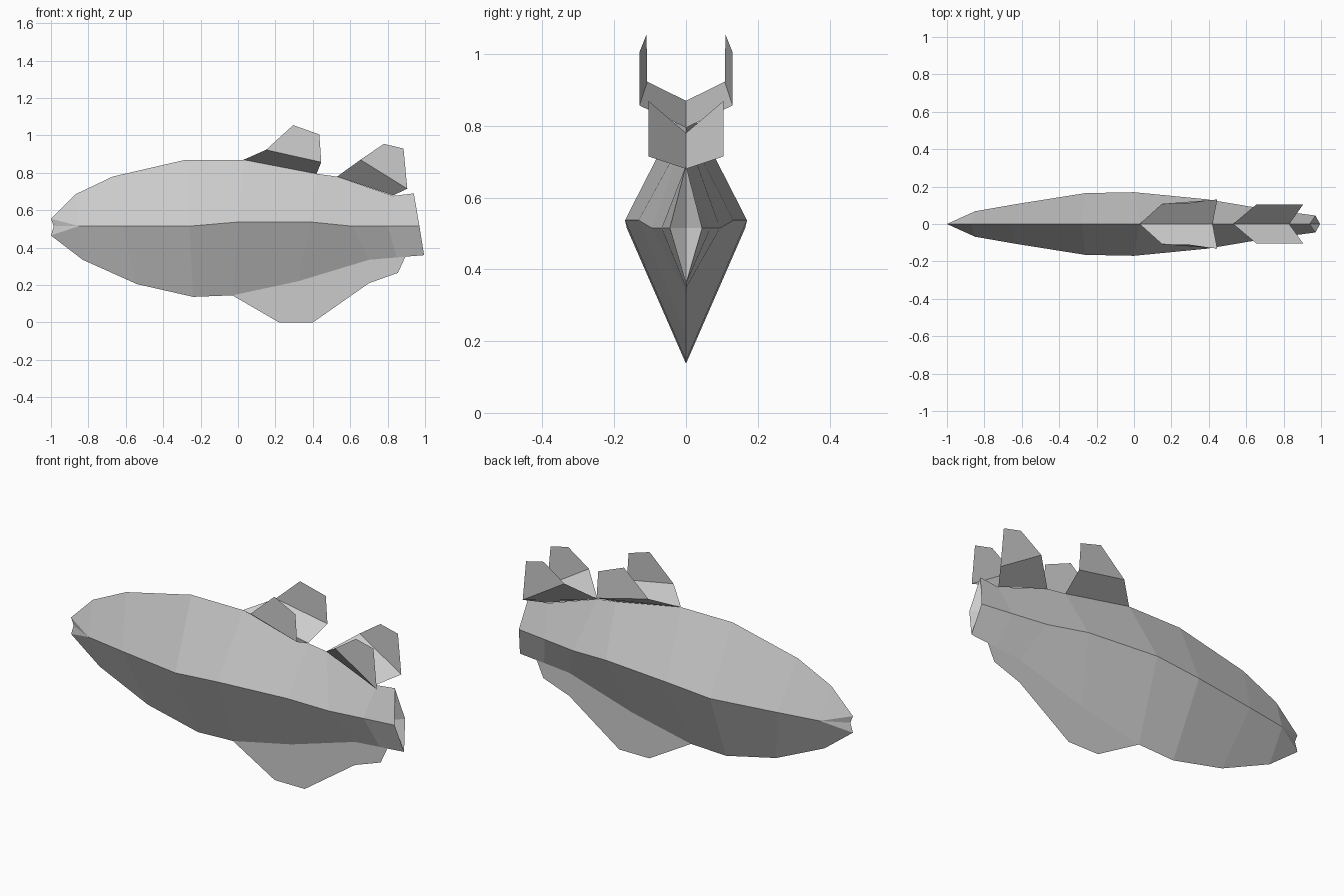
import bpy
import bmesh

cube = bpy.data.objects.get("Cube")
if cube:
    bpy.data.objects.remove(cube, do_unlink=True)

grey = bpy.data.materials.new("hull_grey")
grey.use_nodes = True
colour = (0.6, 0.6, 0.6, 1)
grey.diffuse_color = colour
grey.node_tree.nodes["Principled BSDF"].inputs["Base Color"].default_value = colour


def add_object(name, bm):
    mesh = bpy.data.meshes.new(name)
    bm.to_mesh(mesh)
    bm.free()
    mesh.materials.append(grey)
    obj = bpy.data.objects.new(name, mesh)
    bpy.context.collection.objects.link(obj)
    return obj


def add_panels(name, panels, mirrored=False):
    """Thin sheet panels that share their matching corners."""
    bm = bmesh.new()
    for panel in panels:
        bm.faces.new([bm.verts.new(p) for p in panel])
    bmesh.ops.remove_doubles(bm, verts=bm.verts, dist=0.0005)
    obj = add_object(name, bm)
    if mirrored:
        mod = obj.modifiers.new("Mirror", 'MIRROR')
        mod.use_axis = (False, True, False)
        mod.merge_threshold = 0.0005
    return obj


# Hull: ridge (x, z), side crease (x, y, z) and keel (x, z) from nose to stern
ridge = [(-1, .555), (-.87, .685), (-.67, .78), (-.28, .87), (.03, .87),
         (.42, .795), (.53, .78), (.83, .677), (.94, .69)]
crease = [(-.985, 0, .515), (-.85, .068, .515), (-.62, .108, .515),
          (-.26, .165, .515), (0, .17, .537), (.39, .132, .537),
          (.61, .095, .515), (.8, .068, .515), (.97, .045, .515)]
keel = [(-1, .465), (-.83, .335), (-.54, .205), (-.24, .137), (-.03, .145),
        (.32, .22), (.7, .335), (.85, .348), (.995, .36)]

bm = bmesh.new()
rings = []
for (tx, tz), (sx, sy, sz), (kx, kz) in zip(ridge, crease, keel):
    corners = [(tx, 0, tz), (sx, sy, sz), (kx, 0, kz), (sx, -sy, sz)]
    rings.append([bm.verts.new(c) for c in corners])
for n, (a, b) in enumerate(zip(rings, rings[1:])):
    for i in range(4):
        j = (i + 1) % 4
        if n == 0:
            # Nose facets fan out from the side corner
            side, end = (j, i) if j % 2 else (i, j)
            bm.faces.new((a[side], a[end], b[side]))
            bm.faces.new((a[end], b[end], b[side]))
        else:
            bm.faces.new((a[i], a[j], b[j], b[i]))

# Recessed stern
stern = bm.verts.new((.925, 0, .515))
for i in range(4):
    bm.faces.new((rings[-1][i], rings[-1][(i + 1) % 4], stern))
bmesh.ops.remove_doubles(bm, verts=bm.verts, dist=0.0005)
bmesh.ops.recalc_face_normals(bm, faces=bm.faces)
add_object("hull", bm)


# Upper fins: a raised wing from the ridge with an upright tip
def add_fin(name, root_front, root_rear, tip_front, tip_rear, top_front, top_rear):
    add_panels(name, [(root_front, root_rear, tip_rear, tip_front),
                      (tip_front, tip_rear, top_rear, top_front)], mirrored=True)


add_fin("forward_fins", (.03, 0, .87), (.42, 0, .795), (.15, .108, .923),
        (.445, .13, .857), (.295, .11, 1.055), (.435, .13, 1.005))
add_fin("rear_fins", (.53, 0, .78), (.83, 0, .68), (.655, .105, .87),
        (.905, .105, .715), (.78, .105, .955), (.885, .105, .93))

# Keel fin
keel_outline = [(-.03, .145), (.22, 0), (.4, 0), (.7, .21), (.855, .265),
                (.895, .352), (.7, .335), (.32, .22)]
add_panels("keel_fin", [[(x, 0, z) for x, z in keel_outline]])
